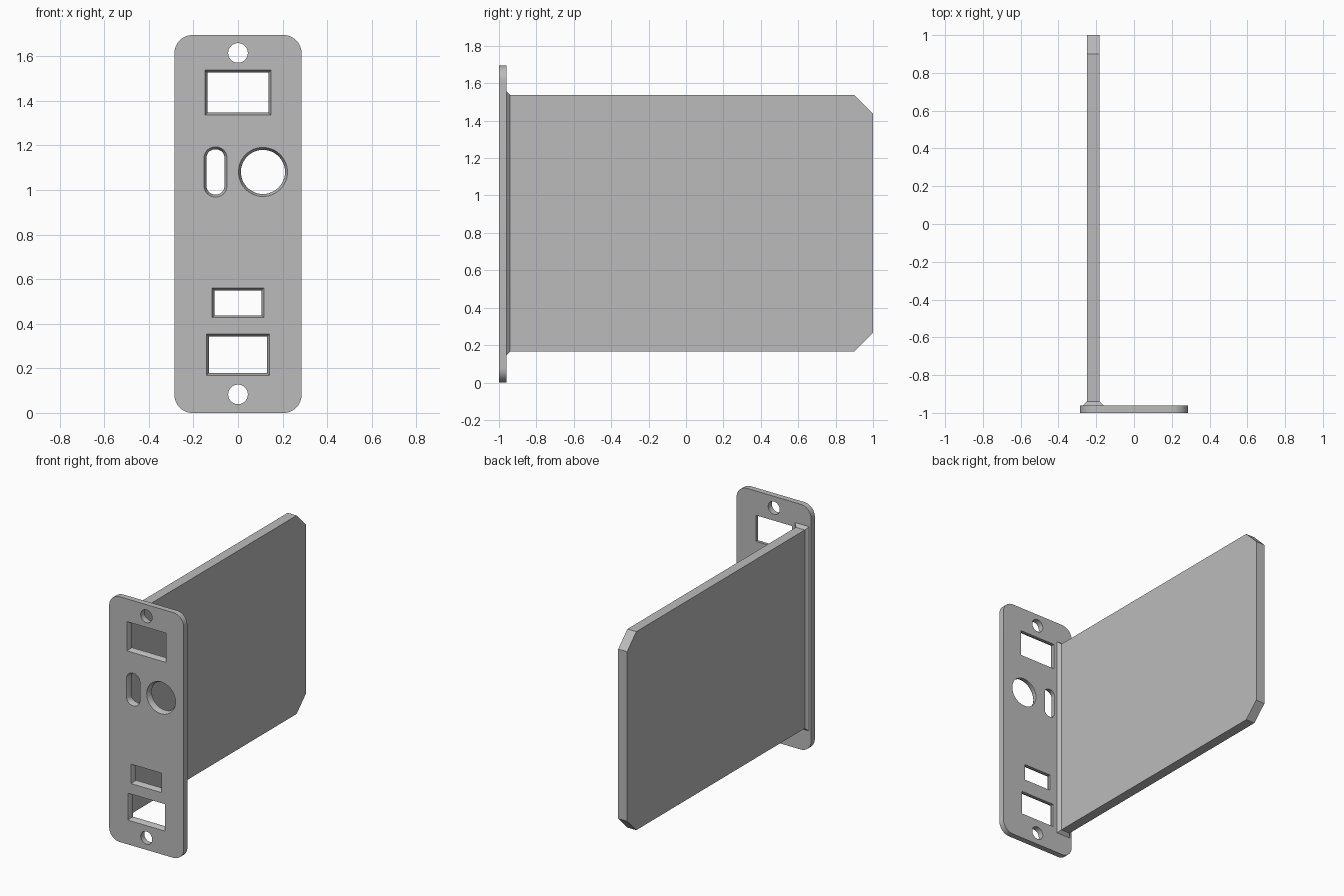
import bpy
import bmesh
from math import cos, sin, pi, radians

cube = bpy.data.objects.get("Cube")
if cube:
    bpy.data.objects.remove(cube, do_unlink=True)

grey = bpy.data.materials.new("plain grey")
grey.use_nodes = True
colour = (0.5, 0.5, 0.5, 1)
grey.diffuse_color = colour
grey.node_tree.nodes["Principled BSDF"].inputs["Base Color"].default_value = colour


def outline(x, z, w, h, r=0.0, steps=12):
    """Rectangle with rounded corners, as (x, z) points."""
    if r <= 0:
        return [(x + sx * w / 2, z + sz * h / 2)
                for sx, sz in ((1, 1), (-1, 1), (-1, -1), (1, -1))]
    pts = []
    for i, (sx, sz) in enumerate(((1, 1), (-1, 1), (-1, -1), (1, -1))):
        for k in range(steps + 1):
            a = (i + k / steps) * pi / 2
            pts.append((x + sx * (w / 2 - r) + r * cos(a),
                        z + sz * (h / 2 - r) + r * sin(a)))
    return pts


def loft(name, rings):
    """Solid through rings of 3D points with equal counts."""
    bm = bmesh.new()
    loops = [[bm.verts.new(p) for p in ring] for ring in rings]
    n = len(loops[0])
    for a, b in zip(loops, loops[1:]):
        for i in range(n):
            j = (i + 1) % n
            bm.faces.new((a[i], a[j], b[j], b[i]))
    bm.faces.new(loops[0])
    bm.faces.new(loops[-1])
    bmesh.ops.remove_doubles(bm, verts=bm.verts, dist=1e-5)
    bmesh.ops.recalc_face_normals(bm, faces=bm.faces)
    mesh = bpy.data.meshes.new(name)
    bm.to_mesh(mesh)
    bm.free()
    mesh.materials.append(grey)
    obj = bpy.data.objects.new(name, mesh)
    bpy.context.collection.objects.link(obj)
    return obj


def at_y(y, pts):
    return [(x, y, z) for x, z in pts]


FRONT, BACK = -1.0, -0.96
HEIGHT = 1.695

# Face plate with rounded corners
shape = outline(0, HEIGHT / 2, 0.57, HEIGHT, 0.08)
plate = loft("face_plate", [at_y(FRONT, shape), at_y(BACK, shape)])

# Openings: x, z, width, height, corner radius, front chamfer
openings = [
    (0, 1.615, 0.088, 0.088, 0.0439, 0),        # upper screw hole
    (0, 0.083, 0.088, 0.088, 0.0439, 0),        # lower screw hole
    (0, 1.437, 0.296, 0.202, 0, 0.011),         # upper window
    (-0.101, 1.081, 0.102, 0.224, 0.048, 0.011),  # slot
    (0.112, 1.081, 0.22, 0.22, 0.1099, 0.011),  # round opening
    (0, 0.494, 0.234, 0.134, 0, 0.011),         # small window
    (0, 0.261, 0.284, 0.186, 0, 0.011),         # lower window
]
cutters = []
for x, z, w, h, r, c in openings:
    wide = outline(x, z, w, h, r)
    narrow = outline(x, z, w - 2 * c, h - 2 * c, r - c)
    cutter = loft("opening_cutter", [at_y(FRONT - 0.02, wide), at_y(FRONT, wide),
                                     at_y(FRONT + 0.02, narrow), at_y(BACK + 0.02, narrow)])
    cutter.hide_render = True
    cutters.append(cutter)
    mod = plate.modifiers.new("cut", "BOOLEAN")
    mod.operation = "DIFFERENCE"
    mod.solver = "EXACT"
    mod.object = cutter

# Bake the cuts and drop the cutters
deps = bpy.context.evaluated_depsgraph_get()
baked = bpy.data.meshes.new_from_object(plate.evaluated_get(deps))
plate.modifiers.clear()
plate.data = baked
for cutter in cutters:
    bpy.data.objects.remove(cutter, do_unlink=True)

# Upright board with its two far corners cut off
LEFT, RIGHT, LOW, HIGH, CUT = -0.182, -0.25, 0.165, 1.537, 0.1
side = [(BACK, LOW), (1 - CUT, LOW), (1, LOW + CUT),
        (1, HIGH - CUT), (1 - CUT, HIGH), (BACK, HIGH)]
board = loft("board", [[(x, y, z) for y, z in side] for x in (RIGHT, LEFT)])

# Sloped foot where the board meets the plate
mid_x, mid_z = (LEFT + RIGHT) / 2, (LOW + HIGH) / 2
w, h, flare = LEFT - RIGHT, HIGH - LOW, 0.02
foot = loft("board_foot", [
    at_y(BACK, outline(mid_x, mid_z, w + 2 * flare, h + 2 * flare)),
    at_y(BACK + flare, outline(mid_x, mid_z, w, h))])

# Smooth the round edges only
bpy.ops.object.select_all(action="DESELECT")
for obj in (plate, board, foot):
    obj.select_set(True)
bpy.context.view_layer.objects.active = plate
bpy.ops.object.shade_smooth_by_angle(angle=radians(30))
